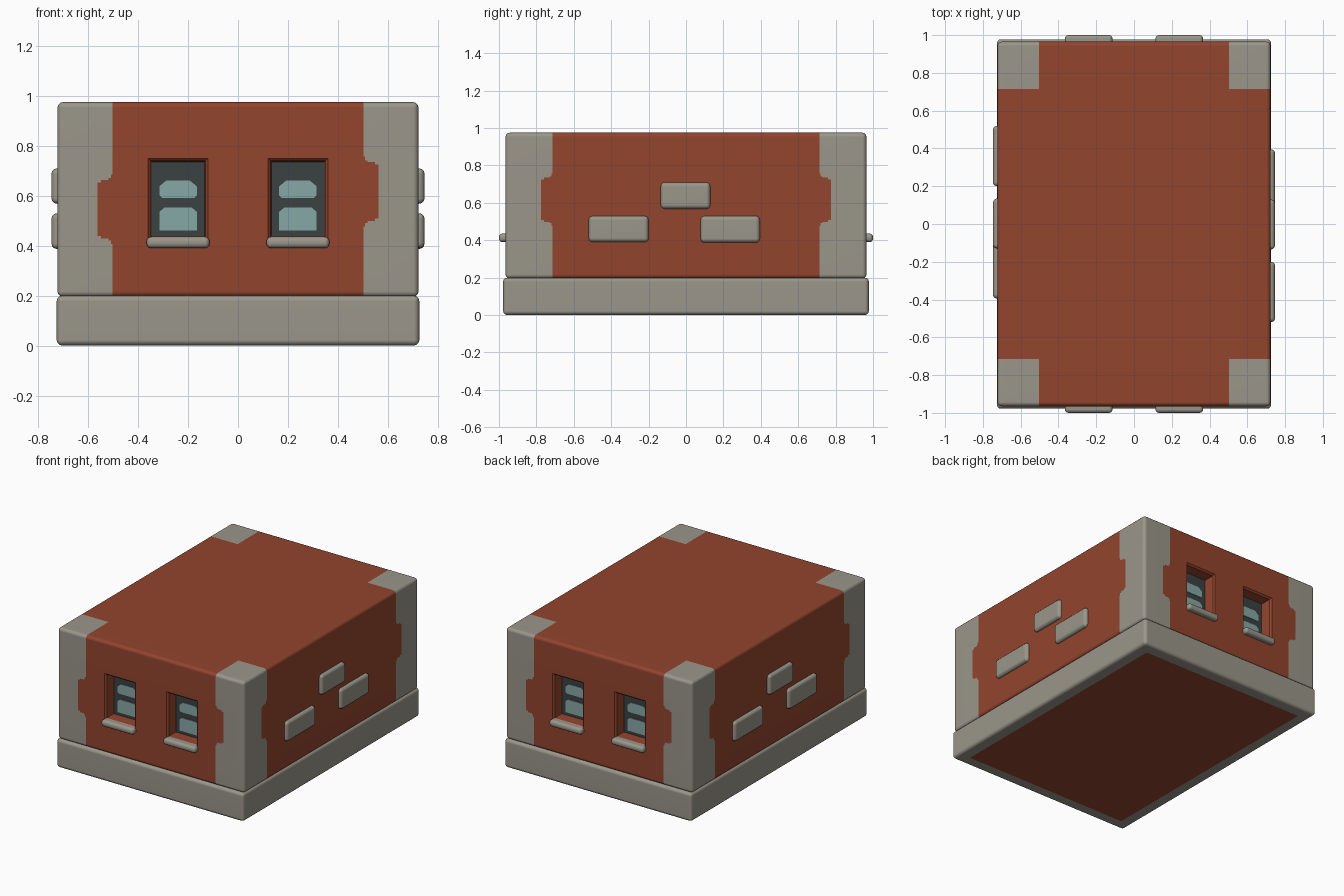
import bpy, bmesh
from mathutils import Vector

if "Cube" in bpy.data.objects:
    bpy.data.objects.remove(bpy.data.objects["Cube"])


def material(name, rgb):
    m = bpy.data.materials.new(name)
    m.diffuse_color = (*rgb, 1)
    m.use_nodes = True
    m.node_tree.nodes["Principled BSDF"].inputs["Base Color"].default_value = m.diffuse_color
    return m


RED = material("brick_red", (0.29, 0.058, 0.027))
GREY = material("stone_grey", (0.325, 0.305, 0.255))
DARK = material("window_dark", (0.043, 0.053, 0.055))
GLASS = material("glass_teal", (0.235, 0.39, 0.38))


def rounded_box(lo, hi, bevel, segments=3):
    bm = bmesh.new()
    bmesh.ops.create_cube(bm, size=1)
    for v in bm.verts:
        v.co = Vector([lo[i] + (v.co[i] + 0.5) * (hi[i] - lo[i]) for i in range(3)])
    bmesh.ops.bevel(bm, geom=bm.edges[:], offset=bevel, segments=segments,
                    profile=0.5, affect='EDGES')
    return bm


def finish(bm, name, mats):
    bm.normal_update()
    for f in bm.faces:
        f.smooth = True
    for e in bm.edges:
        e.smooth = e.calc_face_angle(0) < 0.7
    me = bpy.data.meshes.new(name)
    bm.to_mesh(me)
    bm.free()
    for m in mats:
        me.materials.append(m)
    ob = bpy.data.objects.new(name, me)
    bpy.context.collection.objects.link(ob)
    w = ob.modifiers.new("weighted_normals", 'WEIGHTED_NORMAL')
    w.keep_sharp = True
    return ob


def slice_mesh(bm, axis, value):
    co, no = Vector(), Vector()
    co[axis], no[axis] = value, 1
    bmesh.ops.bisect_plane(bm, geom=bm.verts[:] + bm.edges[:] + bm.faces[:],
                           plane_co=co, plane_no=no, dist=1e-5)


# Walls with four recessed windows
WINDOWS = (-0.24, 0.24)
bm = rounded_box((-0.723, -0.965, 0.195), (0.723, 0.965, 0.975), 0.022)
for x in (-0.36, -0.12, 0.12, 0.36):
    slice_mesh(bm, 0, x)
for z in (0.425, 0.75):
    slice_mesh(bm, 2, z)
bm.normal_update()
openings = []
for f in bm.faces:
    c = f.calc_center_median()
    if abs(f.normal.y) > 0.9 and 0.12 < abs(c.x) < 0.36 and 0.43 < c.z < 0.74:
        openings.append(f)
for f in openings:
    for thick, depth in ((0.011, -0.012), (0.003, -0.073)):
        bmesh.ops.inset_region(bm, faces=[f], thickness=thick, depth=depth,
                               use_even_offset=True)
    f.material_index = 2

# Corner stones: cut lines, then colour by rule with a rounded notch in each edge
CX, CY = 0.503, 0.714
STEPS = ((0.108, 0.060), (0.118, 0.045), (0.125, 0.015), (0.140, 0.006))
LOW, HIGH = 0.546, 0.617
for s in (-1, 1):
    for axis, edge in ((0, CX), (1, CY)):
        for d in (0, *[st[1] for st in STEPS]):
            slice_mesh(bm, axis, s * (edge + d))
    for mid in (LOW, HIGH):
        for half, _ in STEPS:
            slice_mesh(bm, 2, mid + s * half)


def notch(z, mid):
    for half, d in STEPS:
        if abs(z - mid) < half:
            return d
    return 0


bm.normal_update()
for f in bm.faces:
    c, n = f.calc_center_median(), f.normal
    if abs(c.x) < CX or abs(c.y) < CY:
        continue
    if abs(n.y) > 0.9:
        grey = abs(c.x) > CX + notch(c.z, HIGH if c.x * c.y < 0 else LOW)
    elif abs(n.x) > 0.9:
        grey = abs(c.y) > CY + notch(c.z, HIGH)
    else:
        grey = True
    if grey:
        f.material_index = 1
finish(bm, "walls", [RED, GREY, DARK])

# Stone base with red underside panel
bm = rounded_box((-0.726, -0.978, 0), (0.726, 0.978, 0.2), 0.022)
bm.normal_update()
under = min(bm.faces, key=lambda f: f.calc_center_median().z)
bmesh.ops.inset_region(bm, faces=[under], thickness=0.062, use_even_offset=True)
under.material_index = 1
finish(bm, "stone_base", [GREY, RED])


# Glass pane outlines (x offset, z), chamfered on top
def pane(z0, z1, cut_top, cut_low):
    half = [(0.075 - cut_low, z0), (0.075, z0 + cut_low),
            (0.075, z1 - cut_top), (0.075 - cut_top * 1.2, z1)]
    return half + [(-x, z) for x, z in reversed(half)]


PANES = (pane(0.46, 0.553, 0.017, 0.002), pane(0.592, 0.662, 0.024, 0.010))
# Protruding bricks: y range, z range on the right side
BRICKS = ((-0.52, -0.20, 0.39, 0.53), (-0.135, 0.13, 0.568, 0.71),
          (0.078, 0.395, 0.387, 0.53))

# Details repeat on opposite sides with half-turn symmetry
for s, end, side in ((1, "front", "right"), (-1, "back", "left")):
    for i, wx in enumerate(WINDOWS):
        # Rounded window sill
        ys = sorted((-s * 0.885, -s * 1.0))
        bm = rounded_box((s * wx - 0.126, ys[0], 0.39), (s * wx + 0.126, ys[1], 0.436),
                         0.019, 4)
        finish(bm, f"{end}_sill_{i + 1}", [GREY])
        # Thin glass plates
        bm = bmesh.new()
        for outline in PANES:
            face = bm.faces.new([bm.verts.new((s * (wx + x), -s * 0.878, z))
                                 for x, z in outline])
            ext = bmesh.ops.extrude_face_region(bm, geom=[face])
            for v in ext["geom"]:
                if isinstance(v, bmesh.types.BMVert):
                    v.co.y -= s * 0.006
        bmesh.ops.recalc_face_normals(bm, faces=bm.faces[:])
        finish(bm, f"{end}_glass_{i + 1}", [GLASS])
    for i, (y0, y1, z0, z1) in enumerate(BRICKS):
        ys = sorted((s * y0, s * y1))
        xs = sorted((s * 0.66, s * 0.747))
        bm = rounded_box((xs[0], ys[0], z0), (xs[1], ys[1], z1), 0.022)
        finish(bm, f"{side}_brick_{i + 1}", [GREY])
